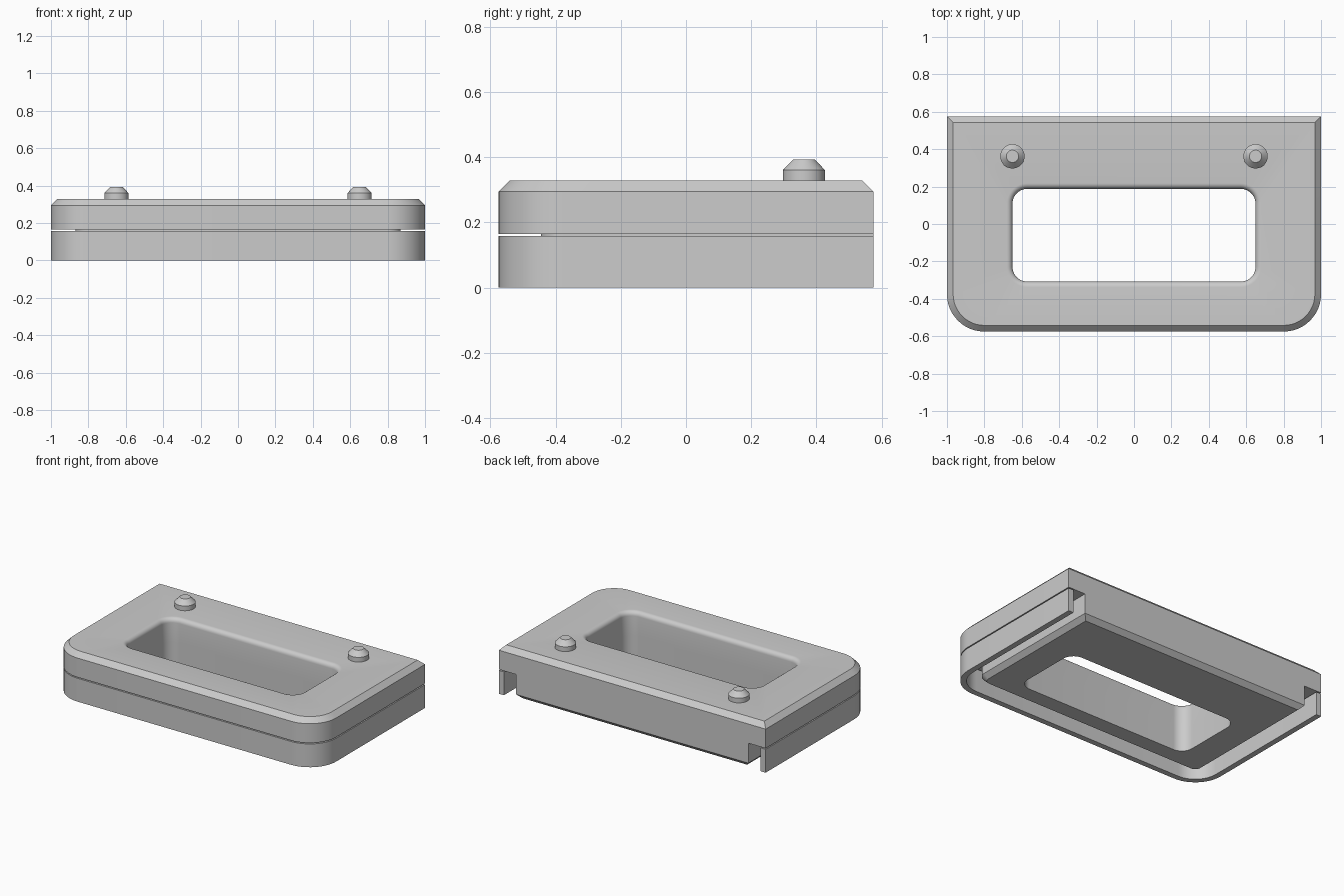
import bpy, bmesh, math

if "Cube" in bpy.data.objects:
    bpy.data.objects.remove(bpy.data.objects["Cube"])

grey = bpy.data.materials.new("plain_grey")
grey.diffuse_color = (0.6, 0.6, 0.6, 1)
grey.use_nodes = True
grey.node_tree.nodes["Principled BSDF"].inputs["Base Color"].default_value = grey.diffuse_color
SEG = 12


def outline(hw, y0, y1, r_front, r_back=0.0):
    """Rounded rectangle: back left, front left, front right, back right."""
    pts = []
    for sx, y, r, a0 in ((-1, y1, r_back, 90), (-1, y0, r_front, 180),
                         (1, y0, r_front, 270), (1, y1, r_back, 0)):
        cx, cy = sx * (hw - r), y + (r if y == y0 else -r)
        n = SEG if r > 0 else 0
        for i in range(n + 1):
            a = math.radians(a0 + (90 * i / n if n else 0))
            pts.append((cx + r * math.cos(a), cy + r * math.sin(a)))
    return pts


def skin(bm, layers):
    """Join stacked outlines [(points, z), ...]; return the vertex rings."""
    rings = [[bm.verts.new((x, y, z)) for x, y in pts] for pts, z in layers]
    for a, b in zip(rings, rings[1:]):
        for i in range(len(a)):
            j = (i + 1) % len(a)
            bm.faces.new((a[i], a[j], b[j], b[i]))
    return rings


def cap(bm, outer, inner):
    """Flat face between an outer ring and a hole ring."""
    edges = [bm.edges.get((r[i - 1], r[i])) for r in (outer, inner) for i in range(len(r))]
    bmesh.ops.triangle_fill(bm, edges=edges, use_beauty=True)


def finish(name, bm):
    bmesh.ops.recalc_face_normals(bm, faces=bm.faces[:])
    me = bpy.data.meshes.new(name)
    bm.to_mesh(me)
    bm.free()
    me.materials.append(grey)
    ob = bpy.data.objects.new(name, me)
    bpy.context.collection.objects.link(ob)
    bpy.ops.object.select_all(action='DESELECT')
    ob.select_set(True)
    bpy.context.view_layer.objects.active = ob
    bpy.ops.object.shade_smooth_by_angle(angle=math.radians(30))
    return ob


def window(grow=0.0):
    return outline(0.65 + grow, -0.308 - grow, 0.188 + grow, 0.08 + grow, 0.08 + grow)


W, D, TOP, SPLIT, CH = 1.0, 0.575, 0.328, 0.165, 0.033

# top plate: chamfered rim, window with rounded upper edge
bm = bmesh.new()
full = outline(W, -D, D, 0.2)
out = skin(bm, [(full, SPLIT), (full, TOP - CH),
                (outline(W - CH, -D + CH, D - CH, 0.2 - CH), TOP)])
R = 0.03
fillet = [(window(R * (1 - math.cos(a))), TOP - R + R * math.sin(a))
          for a in (math.radians(15 * i) for i in range(7))]
hole = skin(bm, [(window(), SPLIT)] + fillet)
cap(bm, out[0], hole[0])
cap(bm, out[-1], hole[-1])
finish("top_plate", bm)

# inner body: set in on the sides and front, chamfered at the bottom
bm = bmesh.new()
body = outline(0.87, -0.445, D, 0.07)
out = skin(bm, [(outline(0.84, -0.415, D - 0.03, 0.04), 0), (body, 0.03), (body, SPLIT)])
hole = skin(bm, [(window(), 0), (window(), SPLIT)])
cap(bm, out[0], hole[0])
finish("inner_body", bm)

# thin U-shaped skirt, open at the back, with a hairline gap under the plate
T = 0.038
path = full + outline(W - T, -D + T, D, 0.2 - T)[::-1]
bm = bmesh.new()
rings = skin(bm, [(path, 0), (path, 0.158)])
for ring in rings:
    n = len(ring)
    for i in range(n // 2 - 1):
        bm.faces.new((ring[i], ring[i + 1], ring[n - 2 - i], ring[n - 1 - i]))
finish("skirt", bm)

# two locating pins with conical tips
for side, sx in (("left", -1), ("right", 1)):
    bm = bmesh.new()
    layers = [([(sx * 0.65 + r * math.cos(math.tau * i / 48),
                 0.362 + r * math.sin(math.tau * i / 48)) for i in range(48)], z)
              for r, z in ((0.065, TOP - 0.005), (0.065, 0.36), (0.033, 0.393))]
    rings = skin(bm, layers)
    bm.faces.new(rings[0])
    bm.faces.new(rings[-1])
    finish(side + "_pin", bm)
